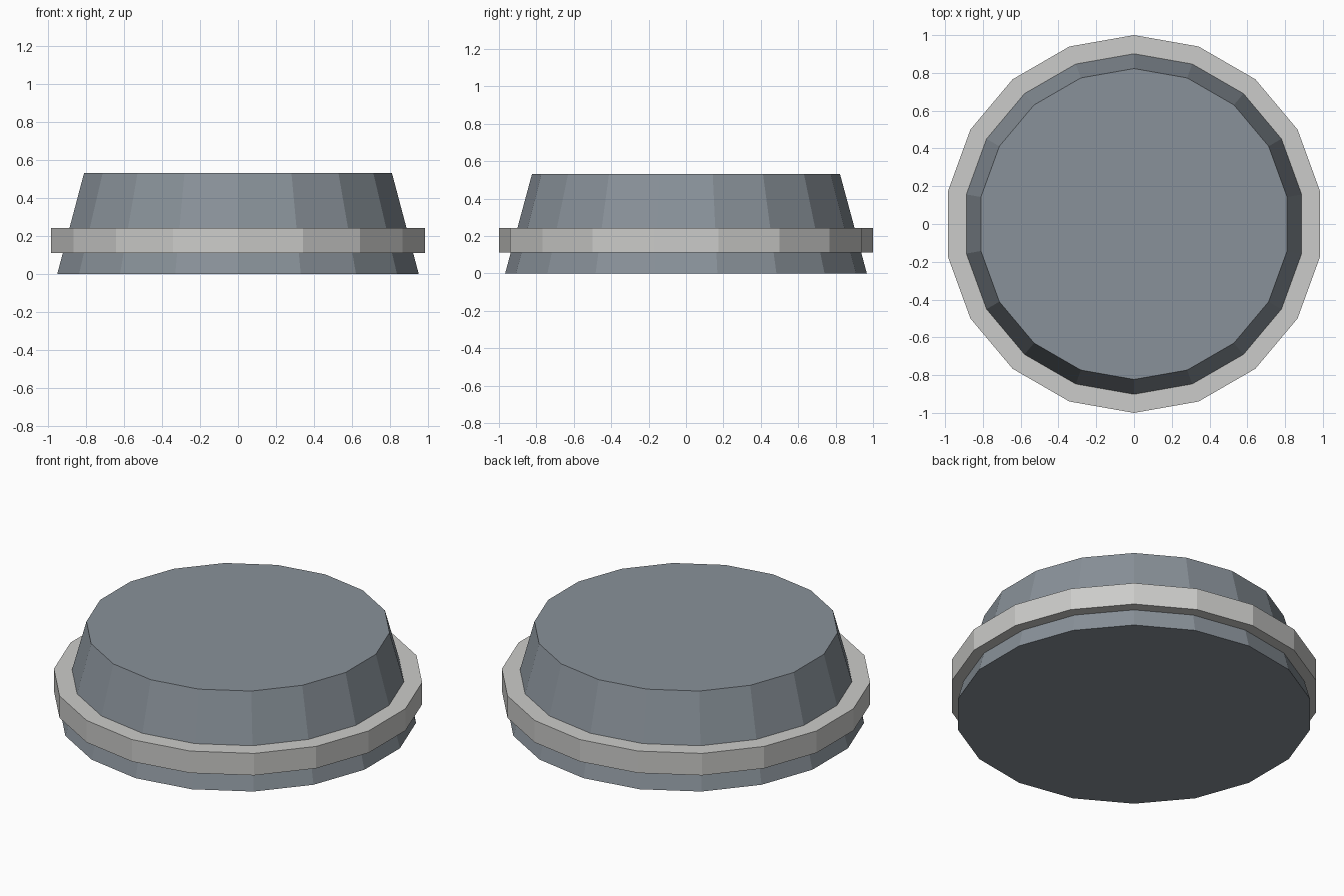
import bpy

SIDES = 18

cube = bpy.data.objects.get("Cube")
if cube:
    bpy.data.objects.remove(cube, do_unlink=True)


def make_material(name, color):
    mat = bpy.data.materials.new(name)
    mat.use_nodes = True
    mat.diffuse_color = color
    mat.node_tree.nodes["Principled BSDF"].inputs["Base Color"].default_value = color
    return mat


def frustum(name, r_bottom, r_top, z_bottom, z_top, mat):
    bpy.ops.mesh.primitive_cone_add(
        vertices=SIDES, radius1=r_bottom, radius2=r_top,
        depth=z_top - z_bottom, location=(0, 0, (z_bottom + z_top) / 2))
    obj = bpy.context.object
    obj.name = name
    obj.data.materials.append(mat)
    return obj


blue_grey = make_material("blue grey", (0.25, 0.285, 0.32, 1))
light_grey = make_material("light grey", (0.60, 0.60, 0.585, 1))

# Tapered solid body
frustum("tapered_body", 0.967, 0.823, 0, 0.533, blue_grey)

# Flat-sided band around the lower body
frustum("band", 1, 1, 0.112, 0.243, light_grey)
